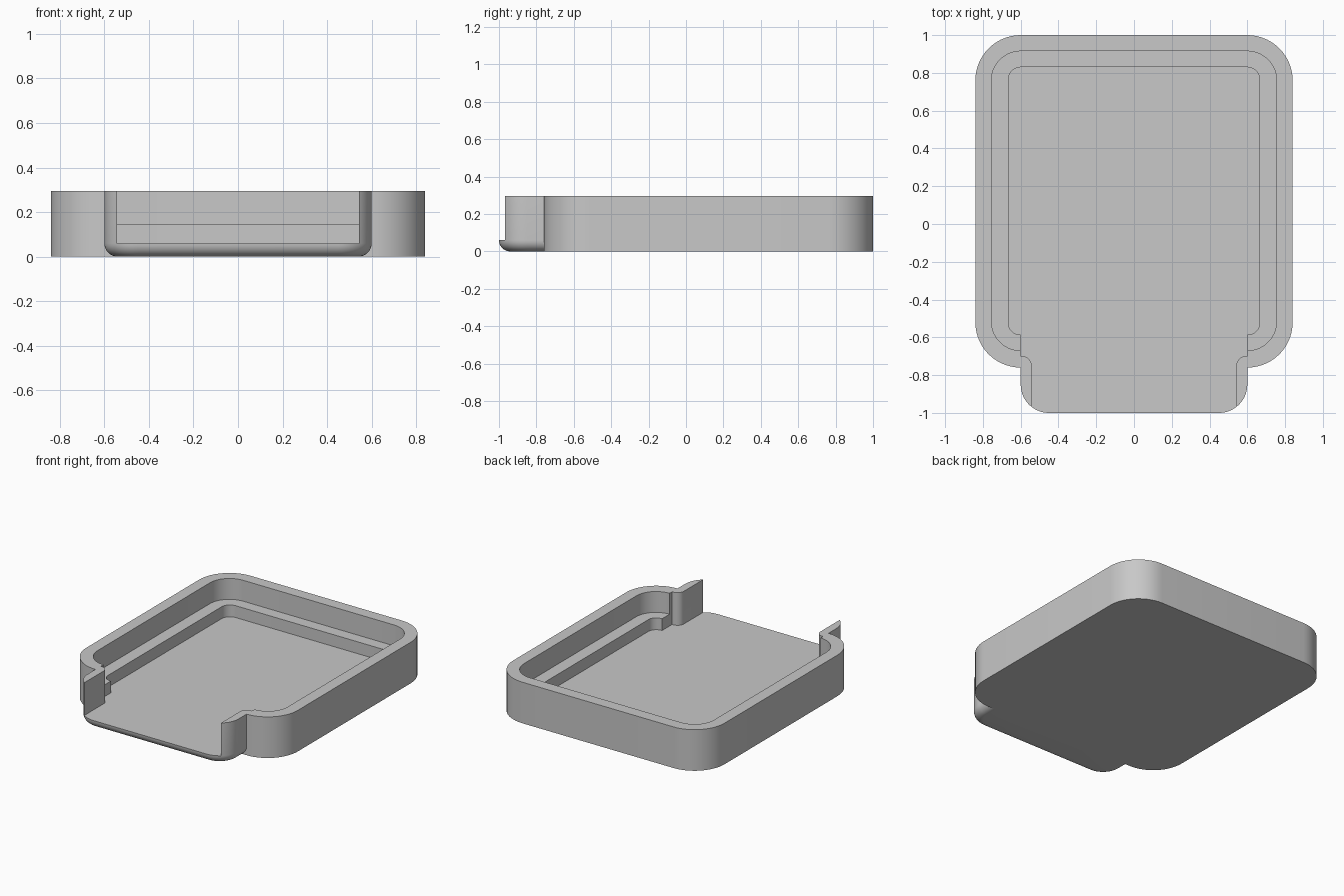
import bpy, bmesh, math
from mathutils import Vector

cube = bpy.data.objects.get("Cube")
if cube:
    bpy.data.objects.remove(cube, do_unlink=True)

TOP, FLOOR, LEDGE = 0.295, 0.06, 0.145
ABOVE = 0.5
SEGMENTS = 14

grey = bpy.data.materials.new("plain grey")
grey.use_nodes = True
grey.diffuse_color = (0.58, 0.58, 0.58, 1)
grey.node_tree.nodes["Principled BSDF"].inputs["Base Color"].default_value = grey.diffuse_color


def rounded(corners):
    """Round each (x, y, radius) corner of a closed outline."""
    points = []
    for i, (x, y, r) in enumerate(corners):
        p = Vector((x, y))
        if r <= 0:
            points.append(p)
            continue
        a = (Vector(corners[i - 1][:2]) - p).normalized()
        b = (Vector(corners[(i + 1) % len(corners)][:2]) - p).normalized()
        for k in range(SEGMENTS + 1):
            t = math.pi / 2 * k / SEGMENTS
            points.append(p + r * (a * (1 - math.sin(t)) + b * (1 - math.cos(t))))
    return points


def mirrored(half):
    """Complete a right-hand half outline across x = 0."""
    return half + [(-x, y, r) for x, y, r in reversed(half)]


def box_outline(half_width, front, back, front_r, back_r):
    return rounded(mirrored([(half_width, back, back_r), (half_width, front, front_r)]))


def loft(name, layers):
    """Skin a stack of (outline, z) layers into a closed solid."""
    bm = bmesh.new()
    rings = [[bm.verts.new((p.x, p.y, z)) for p in outline] for outline, z in layers]
    for low, high in zip(rings, rings[1:]):
        for i in range(len(low)):
            bm.faces.new((low[i - 1], low[i], high[i], high[i - 1]))
    bm.faces.new(rings[0])
    bm.faces.new(rings[-1])
    bmesh.ops.recalc_face_normals(bm, faces=bm.faces)
    mesh = bpy.data.meshes.new(name)
    bm.to_mesh(mesh)
    bm.free()
    mesh.materials.append(grey)
    obj = bpy.data.objects.new(name, mesh)
    bpy.context.collection.objects.link(obj)
    return obj


def combine(target, tool, operation):
    bpy.context.view_layer.objects.active = target
    mod = target.modifiers.new(operation.title(), 'BOOLEAN')
    mod.operation, mod.solver, mod.object = operation, 'EXACT', tool
    bpy.ops.object.modifier_apply(modifier=mod.name)
    bpy.data.objects.remove(tool, do_unlink=True)


# Main tray block
outer = box_outline(0.84, -0.76, 1.0, 0.24, 0.24)
tray = loft("tray", [(outer, 0), (outer, TOP)])

# Front spout with a rounded lower edge
layers = []
for k in range(9):
    t = math.pi / 2 * k / 8
    inset = FLOOR * (1 - math.sin(t))
    layers.append((box_outline(0.6 - inset, inset - 1, -0.4, 0.15 - inset, 0),
                   FLOOR * (1 - math.cos(t))))
layers.append((layers[-1][0], TOP))
combine(tray, loft("spout", layers), 'UNION')

# Upper recess down to the ledge
recess = box_outline(0.755, -0.67, 0.915, 0.155, 0.155)
combine(tray, loft("upper_recess", [(recess, LEDGE), (recess, ABOVE)]), 'DIFFERENCE')

# Floor recess and its open channel through the spout
channel = rounded(mirrored([
    (0.665, 0.83, 0.065), (0.665, -0.585, 0.06), (0.6, -0.585, 0),
    (0.6, -0.7, 0), (0.542, -0.7, 0.05), (0.542, -1.2, 0)]))
combine(tray, loft("floor_recess", [(channel, FLOOR), (channel, ABOVE)]), 'DIFFERENCE')

# Smooth curved walls, crisp edges
bpy.ops.object.select_all(action='DESELECT')
tray.select_set(True)
bpy.context.view_layer.objects.active = tray
bpy.ops.object.shade_smooth_by_angle(angle=math.radians(30))
